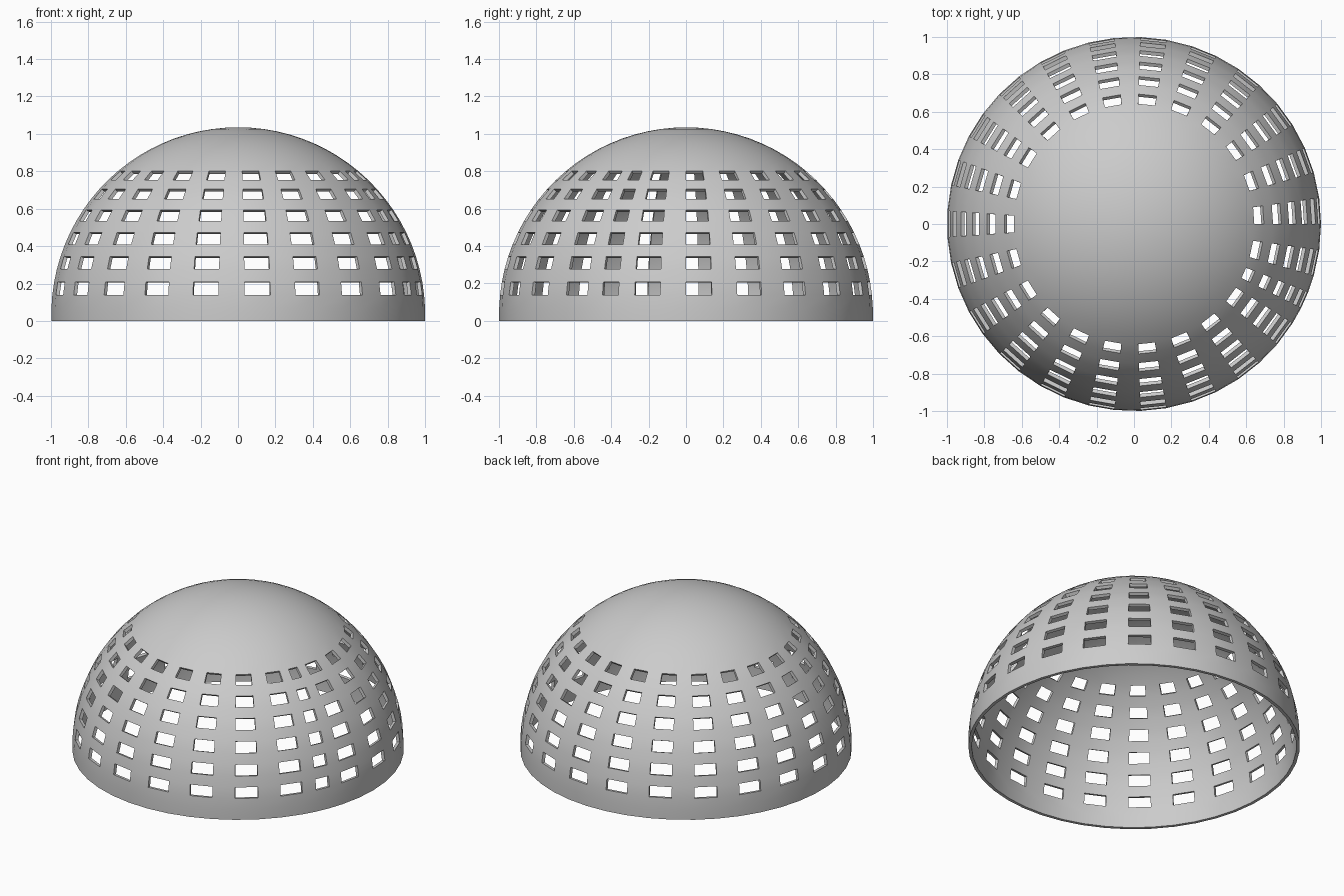
import bpy, bmesh
from math import sin, cos, radians

if "Cube" in bpy.data.objects:
    bpy.data.objects.remove(bpy.data.objects["Cube"])

# Angles of the columns: 8 degree steps, with one span split in three equal parts
columns = [8 * i for i in range(42)] + [328 + 16 / 3, 328 + 32 / 3, 344, 352]
# Angles of the rows: 4 degree steps from just below the equator up to the pole
rows = [-2 + 4 * j for j in range(23)]
window_rows = range(2, 13, 2)
lift = sin(radians(2))

bm = bmesh.new()
grid = [[bm.verts.new((cos(radians(e)) * cos(radians(a)),
                       cos(radians(e)) * sin(radians(a)),
                       sin(radians(e)) + lift)) for a in columns] for e in rows]
pole = bm.verts.new((0, 0, 1 + lift))

# Dome skin, leaving the window cells open
n = len(columns)
for i in range(n):
    k = (i + 1) % n
    for j in range(len(rows) - 1):
        if j in window_rows and i % 2 == 0:
            continue
        bm.faces.new((grid[j][i], grid[j][k], grid[j + 1][k], grid[j + 1][i]))
    bm.faces.new((grid[-1][i], grid[-1][k], pole))

mesh = bpy.data.meshes.new("dome_shell")
bm.to_mesh(mesh)
bm.free()
dome = bpy.data.objects.new("dome_shell", mesh)
bpy.context.collection.objects.link(dome)
bpy.context.view_layer.objects.active = dome
dome.select_set(True)

# Wall thickness, inward
wall = dome.modifiers.new("wall", 'SOLIDIFY')
wall.thickness = 0.02
wall.offset = -1
bpy.ops.object.modifier_apply(modifier="wall")
bpy.ops.object.shade_smooth_by_angle(angle=radians(30))
